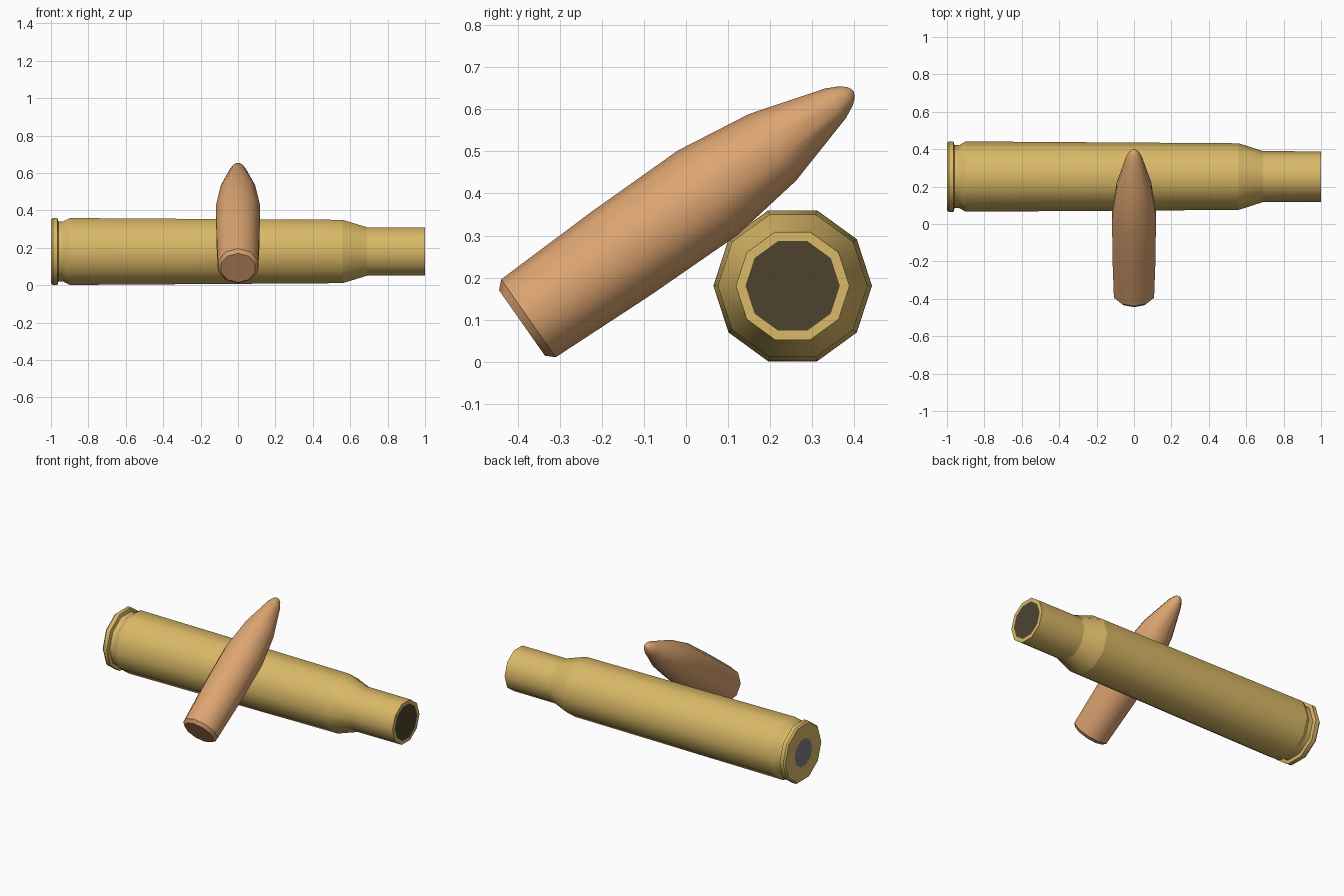
import bpy, bmesh, math
from mathutils import Vector

if "Cube" in bpy.data.objects:
    bpy.data.objects.remove(bpy.data.objects["Cube"])

SIDES = 10


def material(name, rgb):
    m = bpy.data.materials.new(name)
    m.diffuse_color = (*rgb, 1)
    m.use_nodes = True
    m.node_tree.nodes["Principled BSDF"].inputs["Base Color"].default_value = m.diffuse_color
    return m


brass = material("brass", (0.70, 0.485, 0.135))
copper = material("copper", (0.72, 0.375, 0.165))
dark = material("dark_bore", (0.075, 0.055, 0.028))
steel = material("primer_grey", (0.21, 0.21, 0.24))


def lathe(name, profile, origin, axis, up, mats, sharp=(), caps=(0, 0)):
    """Spin (distance, radius) points round an axis; sharp lists the hard rings."""
    origin, d, u = Vector(origin), Vector(axis).normalized(), Vector(up).normalized()
    v = d.cross(u)
    bm = bmesh.new()
    rings = []
    for t, r in profile:
        rings.append([bm.verts.new(origin + d * t + r * (u * math.cos(a) + v * math.sin(a)))
                      for a in (2 * math.pi * i / SIDES for i in range(SIDES))])
    for a, b in zip(rings, rings[1:]):
        for i in range(SIDES):
            j = (i + 1) % SIDES
            bm.faces.new((a[i], a[j], b[j], b[i])).smooth = True
    for ring, slot in ((rings[0][::-1], caps[0]), (rings[-1], caps[1])):
        f = bm.faces.new(ring)
        f.material_index = slot
        f.smooth = True
    for k in sharp:
        for i in range(SIDES):
            e = bm.edges.get((rings[k][i], rings[k][(i + 1) % SIDES]))
            e.smooth = False
    bmesh.ops.recalc_face_normals(bm, faces=bm.faces)
    me = bpy.data.meshes.new(name)
    bm.to_mesh(me)
    bm.free()
    for m in mats:
        me.materials.append(m)
    ob = bpy.data.objects.new(name, me)
    bpy.context.collection.objects.link(ob)
    return ob


# Bottlenecked case lying along x: primer, rim, groove, body, shoulder, neck, bore
case = [(-1.0, 0.088), (-1.0, 0.180), (-0.99, 0.1885), (-0.965, 0.1885),
        (-0.96, 0.168), (-0.935, 0.168), (-0.90, 0.188), (0.56, 0.178),
        (0.69, 0.136), (1.0, 0.135), (1.0, 0.112)]
lathe("cartridge_case", case, (0, 0.2535, 0.1805), (1, 0, 0), (0, 1, 0),
      [brass, steel, dark], sharp=range(len(case)), caps=(1, 2))

# Bullet leaning on the case, tip up and back
ang = math.radians(35)
c, s = math.cos(ang), math.sin(ang)
bullet = [(0, 0.095), (0.019, 0.113), (0.288, 0.1215), (0.538, 0.123),
          (0.727, 0.097), (0.910, 0.043), (0.942, 0.027), (0.956, 0.014), (0.961, 0.003)]
lathe("bullet", bullet, (0, -0.39, 0.0925), (0, c, s), (0, -s, c),
      [copper], sharp=(0, 1))
